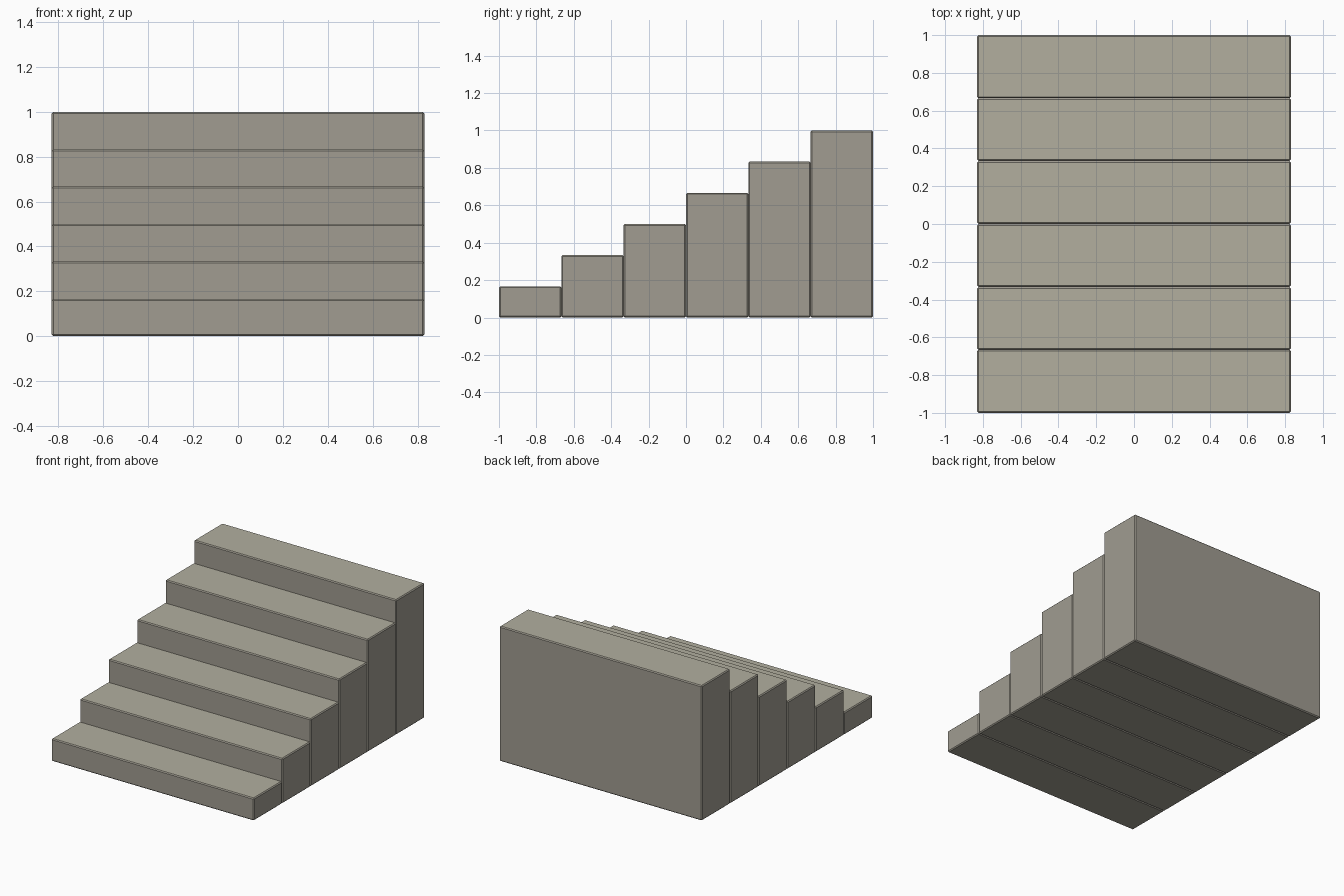
import bpy

if "Cube" in bpy.data.objects:
    bpy.data.objects.remove(bpy.data.objects["Cube"])

STEPS = 6
WIDTH = 1.66
DEPTH = 2.0 / STEPS
RISE = 1.0 / STEPS


def material(name, rgb):
    m = bpy.data.materials.new(name)
    m.diffuse_color = (*rgb, 1)
    m.use_nodes = True
    m.node_tree.nodes["Principled BSDF"].inputs["Base Color"].default_value = m.diffuse_color
    return m


body_mat = material("stone_body", (0.354, 0.335, 0.285))
tread_mat = material("stone_tread", (0.447, 0.427, 0.347))


def block(name, center, size):
    bpy.ops.mesh.primitive_cube_add(size=1, location=center)
    ob = bpy.context.object
    ob.name = name
    ob.scale = size
    bpy.ops.object.transform_apply(location=False, rotation=False, scale=True)
    ob.data.materials.append(body_mat)
    ob.data.materials.append(tread_mat)
    # lighter stone on the walking surface
    for face in ob.data.polygons:
        face.material_index = 1 if face.normal.z > 0.9 else 0
    # narrow chamfer on every edge
    bev = ob.modifiers.new("edge_chamfer", 'BEVEL')
    bev.width = 0.007
    bev.segments = 1
    bev.material = 0
    return ob


# Full-height stair blocks, rising from front to back
for i in range(STEPS):
    h = RISE * (i + 1)
    y = -1 + DEPTH * (i + 0.5)
    block(f"step_{i + 1}", (0, y, h / 2), (WIDTH, DEPTH, h))
